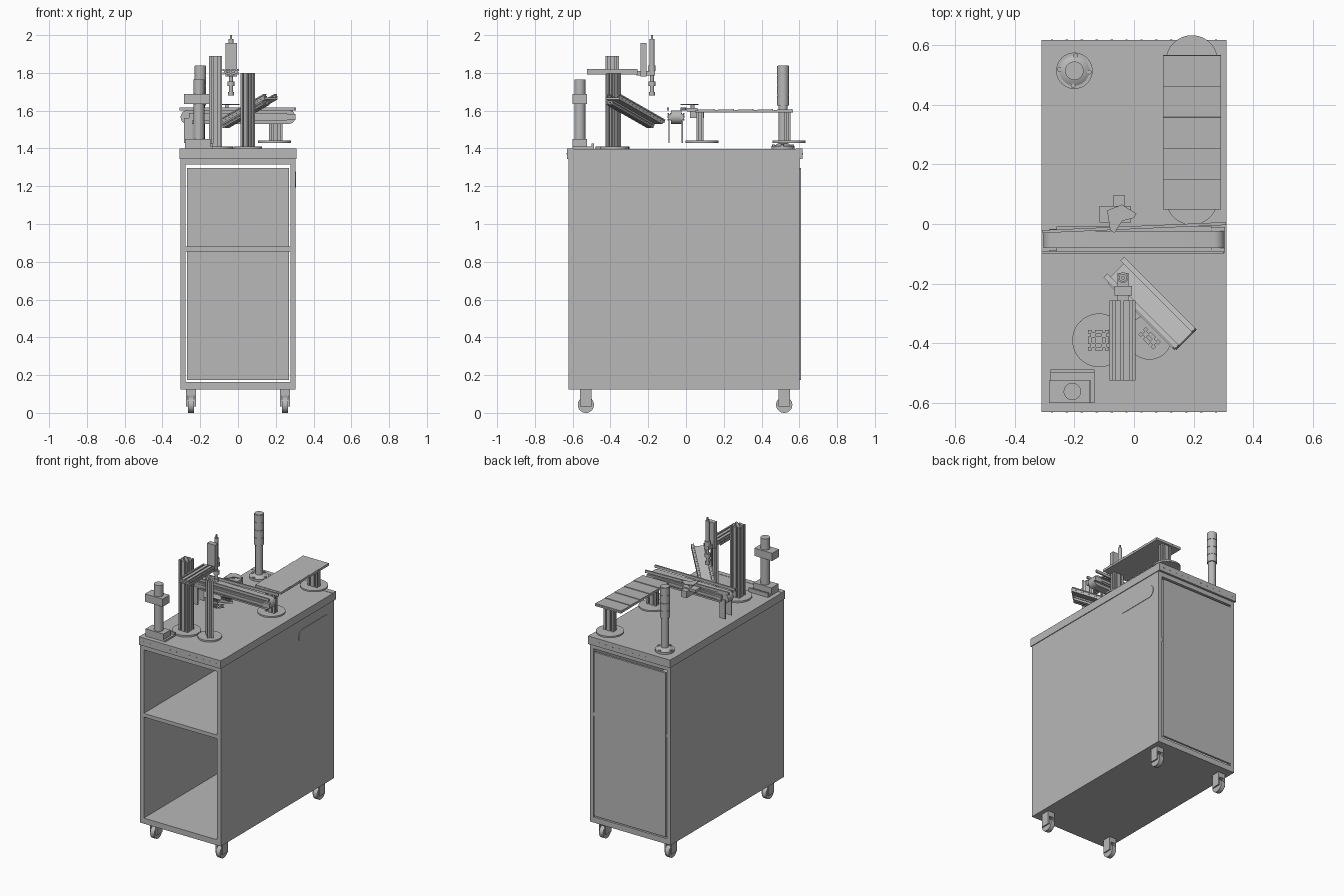
import bpy, bmesh, math
from mathutils import Matrix, Vector

if "Cube" in bpy.data.objects:
    bpy.data.objects.remove(bpy.data.objects["Cube"], do_unlink=True)

grey = bpy.data.materials.new("plain grey")
grey.use_nodes = True
grey.diffuse_color = (0.48, 0.48, 0.48, 1)
grey.node_tree.nodes["Principled BSDF"].inputs["Base Color"].default_value = grey.diffuse_color
round_parts = []
I = Matrix.Identity(4)


def finish(name, bm, matrix=I):
    bmesh.ops.recalc_face_normals(bm, faces=bm.faces)
    mesh = bpy.data.meshes.new(name)
    bm.to_mesh(mesh)
    bm.free()
    mesh.materials.append(grey)
    obj = bpy.data.objects.new(name, mesh)
    obj.matrix_world = matrix
    bpy.context.collection.objects.link(obj)
    return obj


def box(name, x, y, z, matrix=I):
    """Box from a (low, high) range on each axis."""
    bm = bmesh.new()
    bmesh.ops.create_cube(bm, size=1)
    for v in bm.verts:
        v.co = [r[0] if c < 0 else r[1] for c, r in zip(v.co, (x, y, z))]
    return finish(name, bm, matrix)


def cylinder(name, centre, r, z0, z1, r2=None, sides=32):
    bm = bmesh.new()
    bmesh.ops.create_cone(bm, cap_ends=True, segments=sides, radius1=r,
                          radius2=r if r2 is None else r2, depth=z1 - z0)
    at = Matrix.Translation((centre[0], centre[1], (z0 + z1) / 2))
    round_parts.append(finish(name, bm, at))
    return round_parts[-1]


def prism(name, points, depth, matrix=I):
    """Outline in local XY, extruded along local Z."""
    bm = bmesh.new()
    face = bm.faces.new([bm.verts.new((p[0], p[1], 0)) for p in points])
    new = bmesh.ops.extrude_face_region(bm, geom=[face])["geom"]
    bmesh.ops.translate(bm, vec=(0, 0, depth),
                        verts=[g for g in new if isinstance(g, bmesh.types.BMVert)])
    return finish(name, bm, matrix)


def slotted_bar(name, columns, rows, size, length, matrix):
    """Grid of square bars with a groove in every side, running along local Z."""
    h, g, d = size / 2, size * 0.14, size * 0.25
    outline = []
    for k in range(4):
        for p in ((h, -h), (h, -g), (h - d, -g), (h - d, g), (h, g)):
            outline.append(Matrix.Rotation(k * math.pi / 2, 2) @ Vector(p))
    for i in range(columns):
        for j in range(rows):
            shift = Matrix.Translation(((i - (columns - 1) / 2) * size,
                                        (j - (rows - 1) / 2) * size, 0))
            prism(name, outline, length, matrix @ shift)


def T(x, y, z):
    return Matrix.Translation((x, y, z))


def R(angle, axis):
    return Matrix.Rotation(math.radians(angle), 4, axis)


# Cabinet: open front, loose back panel
depth = (-0.622, 0.602)
for s, side in ((1, "left"), (-1, "right")):
    box(side + "_side_panel", sorted((s * 0.278, s * 0.305)), depth, (0.125, 1.345))
box("cabinet_floor", (-0.278, 0.278), depth, (0.125, 0.163))
box("cabinet_shelf", (-0.278, 0.278), depth, (0.855, 0.88))
box("cabinet_ceiling", (-0.278, 0.278), depth, (1.315, 1.345))
box("back_panel", (-0.271, 0.271), (0.594, 0.608), (0.175, 1.297))

# Worktop with end lips and rows of rivets
box("worktop", (-0.31, 0.31), (-0.595, 0.583), (1.345, 1.398))
for end, y in (("front", (-0.63, -0.595)), ("back", (0.583, 0.617))):
    box(end + "_lip", (-0.31, 0.31), y, (1.345, 1.4))
    edge = y[0] if end == "front" else y[1]
    for i in range(12):
        dot = cylinder("lip_rivet", (0, 0), 0.004, -0.002, 0.002, sides=8)
        dot.matrix_world = T(-0.275 + i * 0.05, edge, 1.372) @ R(90, 'X')

# Rounded hand-hold plate on the side
arc = [(s * 0.125 + 0.042 * math.cos(a), 0.042 * math.sin(a))
       for s, start in ((1, -90), (-1, 90))
       for a in [math.radians(start + k * 18) for k in range(11)]]
prism("hand_hold", arc, 0.004, T(0.304, 0.385, 1.235) @ R(90, 'Z') @ R(90, 'X'))

# Casters
for x in (-0.249, 0.249):
    for y in (-0.53, 0.52):
        wheel = cylinder("caster_wheel", (0, 0), 0.043, -0.015, 0.015)
        wheel.matrix_world = T(x, y, 0.043) @ R(90, 'Y')
        for s in (-1, 1):
            box("caster_fork", sorted((x + s * 0.017, x + s * 0.026)),
                (y - 0.03, y + 0.03), (0.035, 0.125))
        box("caster_head", (x - 0.026, x + 0.026), (y - 0.03, y + 0.03), (0.092, 0.125))

# Front corner station: stepped base, column, clamp block
box("station_plate", (-0.28, -0.132), (-0.6, -0.488), (1.395, 1.41))
box("station_base", (-0.28, -0.145), (-0.6, -0.525), (1.41, 1.45))
box("station_back_wall", (-0.28, -0.132), (-0.5, -0.488), (1.41, 1.425))
cylinder("station_column", (-0.207, -0.562), 0.029, 1.45, 1.765)
box("station_clamp", (-0.285, -0.15), (-0.6, -0.525), (1.635, 1.688))

# Signal tower at the back corner
tower = (-0.2, 0.514)
cylinder("tower_flange", tower, 0.061, 1.395, 1.412)
cylinder("tower_collar", tower, 0.05, 1.412, 1.425, 0.03)
cylinder("tower_stem", tower, 0.024, 1.42, 1.63)
for i in range(4):
    a = math.radians(85 + 90 * i)
    cylinder("tower_bolt", (tower[0] + 0.05 * math.cos(a), tower[1] + 0.05 * math.sin(a)),
             0.008, 1.41, 1.42, sides=12)
    z = 1.627 + i * 0.053
    cylinder("tower_lamp", tower, 0.031, z, z + 0.05)
    cylinder("tower_gap", tower, 0.028, z + 0.05, z + 0.053)

# Tall post with cross arm
cylinder("tall_post_foot", (-0.117, -0.39), 0.09, 1.397, 1.409, sides=48)
slotted_bar("tall_post", 2, 2, 0.035, 0.485, T(-0.119, -0.39, 1.405))
slotted_bar("cross_arm", 3, 1, 0.029, 0.268, T(-0.039, -0.257, 1.805) @ R(90, 'X'))

# Short post carrying the chute
cylinder("chute_post_foot", (0.052, -0.38), 0.075, 1.397, 1.409, sides=48)
slotted_bar("chute_post", 2, 1, 0.036, 0.392, T(0.052, -0.383, 1.407) @ R(-45, 'Z'))
chute = T(0.058, -0.27, 1.605) @ R(-45, 'Z') @ R(-22, 'Y')
box("chute_floor", (-0.175, 0.175), (-0.048, 0.048), (-0.012, 0), chute)
for y in (-0.04, 0.04):
    slotted_bar("chute_rail", 1, 1, 0.018, 0.365,
                chute @ T(-0.185, y, 0.009) @ R(90, 'Y'))
slotted_bar("chute_beam", 2, 1, 0.024, 0.33, chute @ T(-0.17, -0.03, -0.024) @ R(90, 'Y') @ R(90, 'Z'))

# Vertical spindle unit on the arm end
spin = (-0.037, -0.18)
box("spindle_back", (-0.066, -0.006), (-0.24, -0.208), (1.78, 1.958))
box("spindle_bracket", (-0.055, -0.019), (-0.262, -0.165), (1.785, 1.81))
for z0, z1, r in ((1.81, 1.84, 0.018), (1.84, 1.98, 0.013), (1.98, 2.0, 0.006),
                  (1.755, 1.79, 0.01), (1.73, 1.755, 0.018), (1.70, 1.73, 0.011),
                  (1.68, 1.70, 0.015)):
    cylinder("spindle", spin, r, z0, z1, sides=20)

# Conveyor: rounded belt, grooved side beams, guides and hangers
belt = [(s * 0.268 + 0.036 * math.cos(a), 0.036 * math.sin(a))
        for s, start in ((1, -90), (-1, 90))
        for a in [math.radians(start + k * 18) for k in range(11)]]
round_parts.append(prism("conveyor_belt", belt, 0.056, T(0, -0.024, 1.566) @ R(90, 'X')))
for y in (-0.088, -0.018):
    slotted_bar("conveyor_beam", 1, 2, 0.02, 0.52,
                T(-0.26, y, 1.568) @ R(90, 'Y') @ R(90, 'Z'))
    for x in (-0.26, 0.255):
        box("conveyor_end_plate", (x, x + 0.05), (y - 0.008, y + 0.008), (1.55, 1.582))
    box("conveyor_hanger", (-0.285, -0.24), (y - 0.005, y + 0.001), (1.43, 1.56))
box("front_guide", (-0.31, 0.3), (-0.1, -0.09), (1.6, 1.618))
box("back_guide", (-0.308, 0.308), (-0.005, 0.005), (1.6, 1.618),
    T(0, -0.012, 0) @ R(2.5, 'Z'))

# Sorting gate beside the belt
box("gate_body", (-0.115, -0.01), (0.005, 0.06), (1.595, 1.613))
box("gate_drive", (-0.07, -0.03), (0.02, 0.095), (1.56, 1.605))
gate = [(-0.09, 0.045), (-0.04, 0.065), (0.008, 0.035), (0.0, 0.02),
        (-0.04, 0.01), (-0.065, -0.03), (-0.08, -0.02)]
prism("gate_flap", gate, 0.005, T(0, 0, 1.631))
cylinder("gate_pivot", (-0.06, 0.035), 0.01, 1.61, 1.633, sides=16)

# Raised tiled platform on two legs
box("platform", (0.097, 0.292), (0.048, 0.566), (1.59, 1.6))
for i in range(5):
    box("platform_tile", (0.097, 0.292), (-0.051, 0.051), (-0.004, 0.003),
        T(0.0, 0.1 + i * 0.1035, 1.603) @ R(2, 'X'))
for y in (0.084, 0.546):
    cylinder("platform_foot", (0.194, y), 0.087, 1.43, 1.441, sides=48)
    slotted_bar("platform_leg", 2, 1, 0.036, 0.155, T(0.2, y - 0.01, 1.438))

# Smooth the round parts, keep their rims sharp
bpy.ops.object.select_all(action='DESELECT')
for obj in round_parts:
    obj.select_set(True)
bpy.context.view_layer.objects.active = round_parts[0]
bpy.ops.object.shade_smooth_by_angle(angle=math.radians(35))
